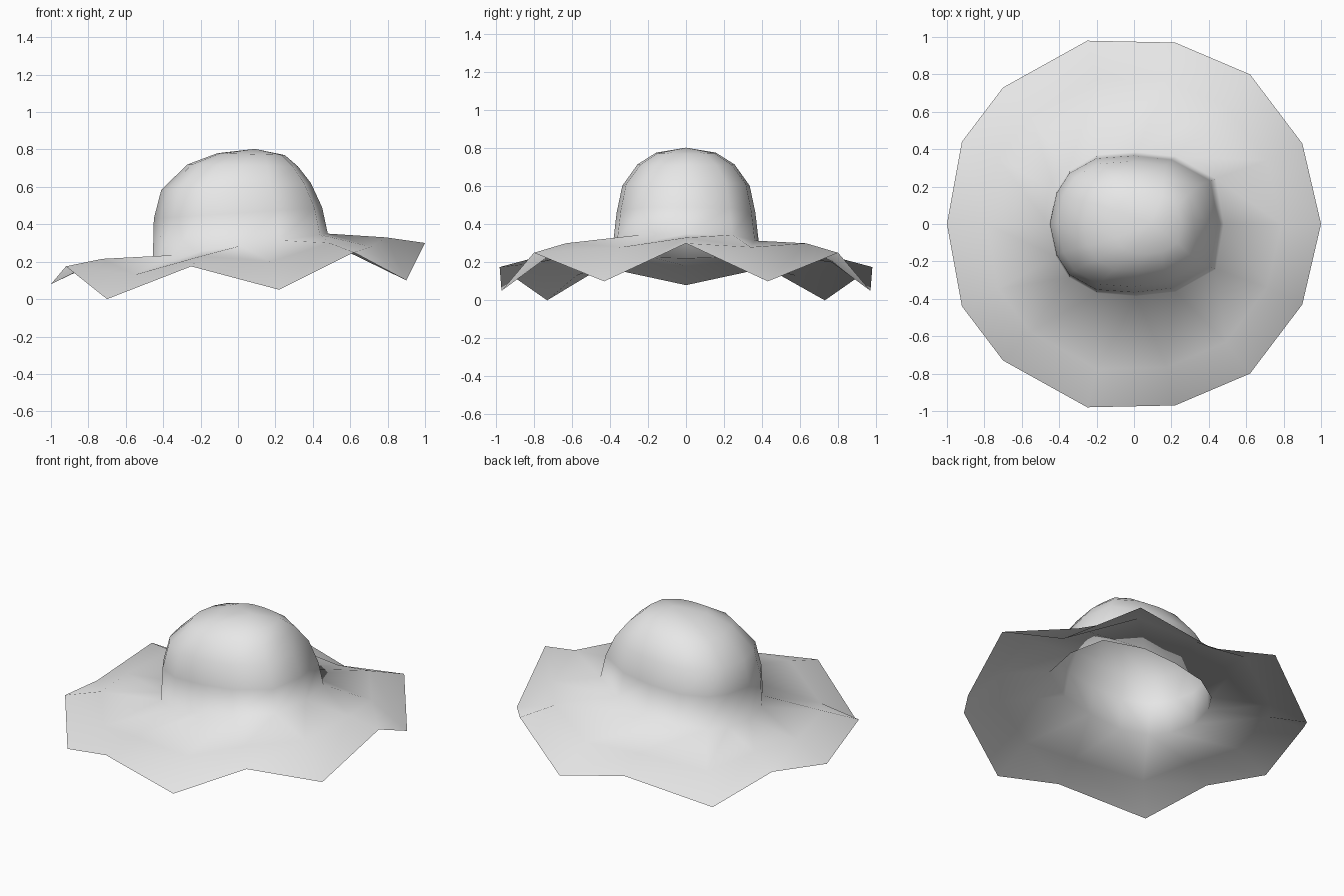
import bpy
import bmesh
from mathutils import Vector

cube = bpy.data.objects.get("Cube")
if cube:
    bpy.data.objects.remove(cube, do_unlink=True)

felt = bpy.data.materials.new("light_grey_felt")
felt.use_nodes = True
felt.diffuse_color = (0.8, 0.8, 0.8, 1)
felt.node_tree.nodes["Principled BSDF"].inputs["Base Color"].default_value = felt.diffuse_color


def full_ring(half):
    """Complete a half outline, running from +x over +y to -x, by mirroring it in y."""
    mirrored = [Vector((p.x, -p.y, p.z)) for p in reversed(half[1:-1])]
    return half + mirrored


# Wavy outer edge of the brim
rim = [Vector(p) for p in (
    (1, 0, .3), (.9, .43, .1), (.62, .8, .25), (.22, .97, .05),
    (-.25, .98, .175), (-.7, .73, 0), (-.92, .44, .175), (-1, 0, .08))]

# Softer wave halfway across the brim
fold_heights = (.33, .28, .3, .2, .23, .13, .215, .18)
fold = [Vector((p.x * .79, p.y * .79, z)) for p, z in zip(rim, fold_heights)]

# Squarish plan of the crown, scaled to a unit half-width and half-depth
plan = [(1, 0), (.91, .63), (.45, .94), (0, 1),
        (-.45, .96), (-.77, .74), (-.92, .45), (-1, 0)]

# Crown levels: z at the -x end, z at the +x end, x at each end, half-depth
levels = [(.22, .35, -.455, .48, .385), (.43, .49, -.45, .45, .365),
          (.585, .62, -.41, .39, .335), (.72, .71, -.27, .32, .255),
          (.78, .77, -.11, .25, .16)]


def crown_level(z_low, z_high, x_low, x_high, depth):
    middle, half_width = (x_low + x_high) / 2, (x_high - x_low) / 2
    return [Vector((middle + u * half_width, v * depth,
                    z_low + (z_high - z_low) * (u + 1) / 2)) for u, v in plan]


# Skin the rings from the brim edge up to the crown top
bm = bmesh.new()
outlines = [rim, fold] + [crown_level(*level) for level in levels]
rings = [[bm.verts.new(p) for p in full_ring(half)] for half in outlines]
count = len(rings[0])
for lower, upper in zip(rings, rings[1:]):
    for i in range(count):
        j = (i + 1) % count
        bm.faces.new((lower[i], lower[j], upper[j], upper[i]))

# Close the crown
top = bm.verts.new((.09, 0, .803))
for i in range(count):
    bm.faces.new((rings[-1][i], rings[-1][(i + 1) % count], top))

mesh = bpy.data.meshes.new("floppy_hat")
bm.to_mesh(mesh)
bm.free()
mesh.materials.append(felt)
mesh.shade_smooth()
hat = bpy.data.objects.new("floppy_hat", mesh)
bpy.context.collection.objects.link(hat)
